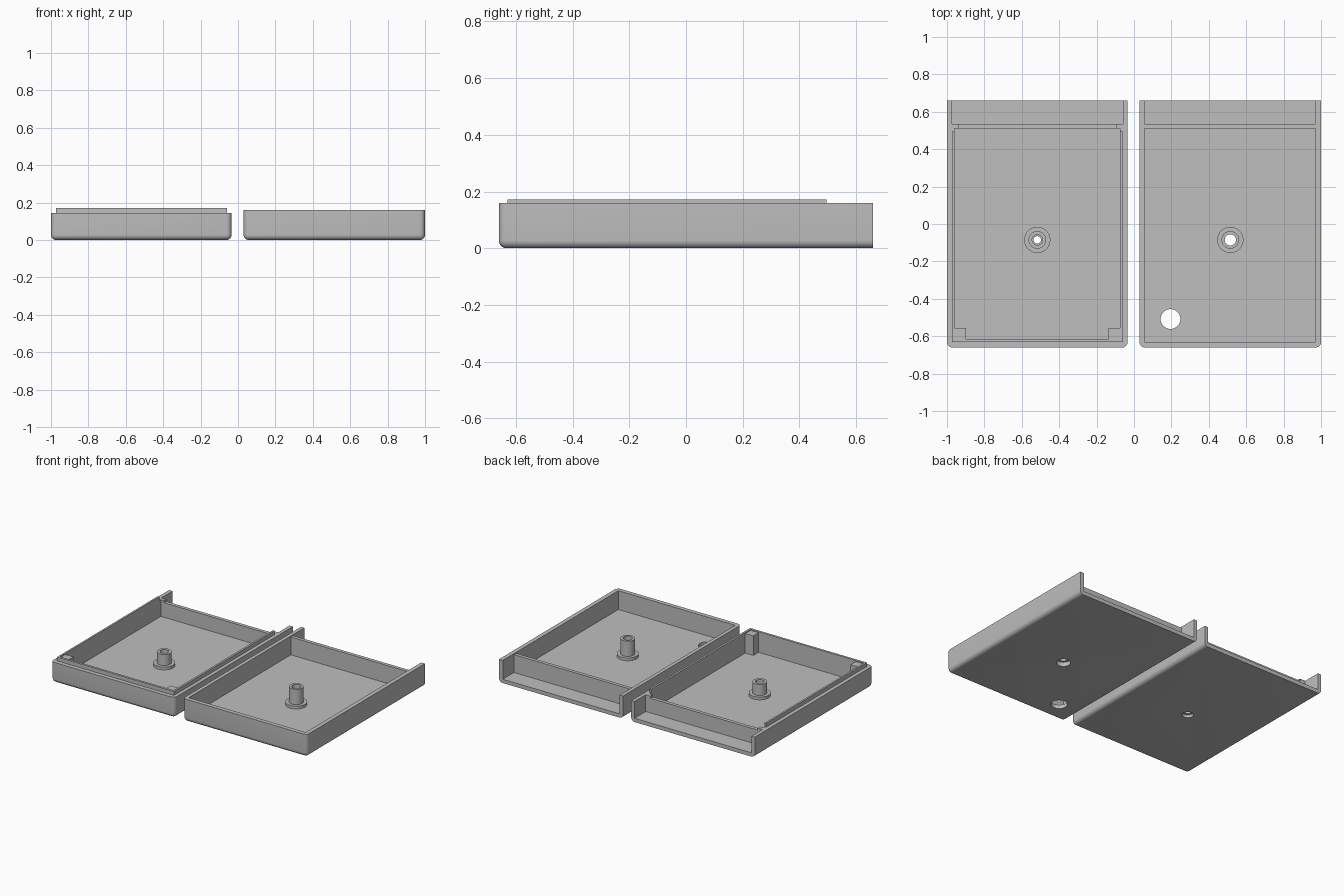
import bpy
import bmesh
from mathutils import Matrix, Vector

cube = bpy.data.objects.get("Cube")
if cube:
    bpy.data.objects.remove(cube, do_unlink=True)

grey = bpy.data.materials.new("Grey plastic")
grey.use_nodes = True
COLOUR = (0.52, 0.52, 0.52, 1)
grey.diffuse_color = COLOUR
grey.node_tree.nodes["Principled BSDF"].inputs["Base Color"].default_value = COLOUR

FRONT, BACK, FLOOR = -0.66, 0.66, 0.027
WALL_Y = (0.51, 0.535)
BOSS_Y = -0.085


def to_object(name, bm):
    mesh = bpy.data.meshes.new(name)
    bmesh.ops.recalc_face_normals(bm, faces=bm.faces)
    bm.to_mesh(mesh)
    bm.free()
    obj = bpy.data.objects.new(name, mesh)
    bpy.context.collection.objects.link(obj)
    mesh.materials.append(grey)
    return obj


def box(name, xs, ys, zs, rounded=0):
    bm = bmesh.new()
    lo, hi = Vector((xs[0], ys[0], zs[0])), Vector((xs[1], ys[1], zs[1]))
    bmesh.ops.create_cube(bm, size=1, matrix=Matrix.Translation((lo + hi) / 2)
                          @ Matrix.Diagonal((*(hi - lo), 1)))
    if rounded:
        # Round the underside and front corners, leaving the back and rim square
        edges = []
        for e in bm.edges:
            mid = (e.verts[0].co + e.verts[1].co) / 2
            at_back = abs(mid.y - ys[1]) < 1e-4
            at_top = abs(mid.z - zs[1]) < 1e-4
            if not at_back and not at_top:
                edges.append(e)
        bmesh.ops.bevel(bm, geom=edges, offset=rounded, segments=6,
                        profile=0.5, affect='EDGES', clamp_overlap=True)
    return to_object(name, bm)


def cylinder(name, x, y, radius, z0, z1):
    bm = bmesh.new()
    bmesh.ops.create_cone(bm, cap_ends=True, segments=40, radius1=radius,
                          radius2=radius, depth=z1 - z0,
                          matrix=Matrix.Translation((x, y, (z0 + z1) / 2)))
    return to_object(name, bm)


def combine(target, tool, operation):
    mod = target.modifiers.new("Boolean", 'BOOLEAN')
    mod.operation, mod.solver, mod.object = operation, 'EXACT', tool
    bpy.context.view_layer.objects.active = target
    bpy.ops.object.modifier_apply(modifier=mod.name)
    bpy.data.objects.remove(tool, do_unlink=True)


def cut(target, tool):
    combine(target, tool, 'DIFFERENCE')


def join(target, tool):
    combine(target, tool, 'UNION')


def add_boss(shell, x, top, bore, sink, sink_depth):
    # Stepped screw post with a through bore and a recess underneath
    join(shell, cylinder("flange", x, BOSS_Y, 0.07, 0.012, 0.047))
    join(shell, cylinder("post", x, BOSS_Y, 0.047, 0.014, top))
    cut(shell, cylinder("bore", x, BOSS_Y, bore, -0.1, 0.3))
    cut(shell, cylinder("recess", x, BOSS_Y, sink, -0.1, sink_depth))


def finish(shell):
    bpy.ops.object.select_all(action='DESELECT')
    shell.select_set(True)
    bpy.context.view_layer.objects.active = shell
    bpy.ops.object.shade_smooth_by_angle(angle=0.6)


# Plain half, with a cable compartment at the back and a round floor opening
cover = box("plain_half", (0.03, 1), (FRONT, BACK), (0, 0.16), 0.028)
inner = (0.056, 0.97)
cut(cover, box("main_cavity", inner, (-0.63, WALL_Y[0]), (FLOOR, 0.3)))
cut(cover, box("back_cavity", inner, (WALL_Y[1], 0.8), (FLOOR, 0.3)))
cut(cover, box("partition_drop", inner, (0.5, 0.6), (0.153, 0.3)))
add_boss(cover, 0.515, 0.155, 0.03, 0.046, 0.03)
cut(cover, cylinder("floor_opening", 0.195, -0.508, 0.053, -0.1, 0.1))
finish(cover)

# Lipped half, with a raised inner rim that fits inside the plain half
base = box("lipped_half", (-1, -0.034), (FRONT, BACK), (0, 0.145), 0.028)
join(base, box("raised_lip", (-0.973, -0.06), (-0.63, 0.495), (0.1, 0.172)))
main = (-0.96, -0.074)
cut(base, box("main_cavity", main, (-0.614, WALL_Y[0]), (FLOOR, 0.3)))
cut(base, box("back_cavity", (-0.973, -0.06), (WALL_Y[1], 0.8), (FLOOR, 0.3)))
cut(base, box("partition_drop", (-0.935, -0.097), (0.5, 0.6), (0.13, 0.3)))
# Square blocks filling the front inside corners
for xs in ((-0.965, -0.897), (-0.137, -0.069)):
    join(base, box("corner_block", xs, (-0.62, -0.555), (0.015, 0.165)))
add_boss(base, -0.517, 0.125, 0.02, 0.036, 0.02)
cut(base, cylinder("screw_socket", -0.517, BOSS_Y, 0.028, 0.07, 0.3))
finish(base)
